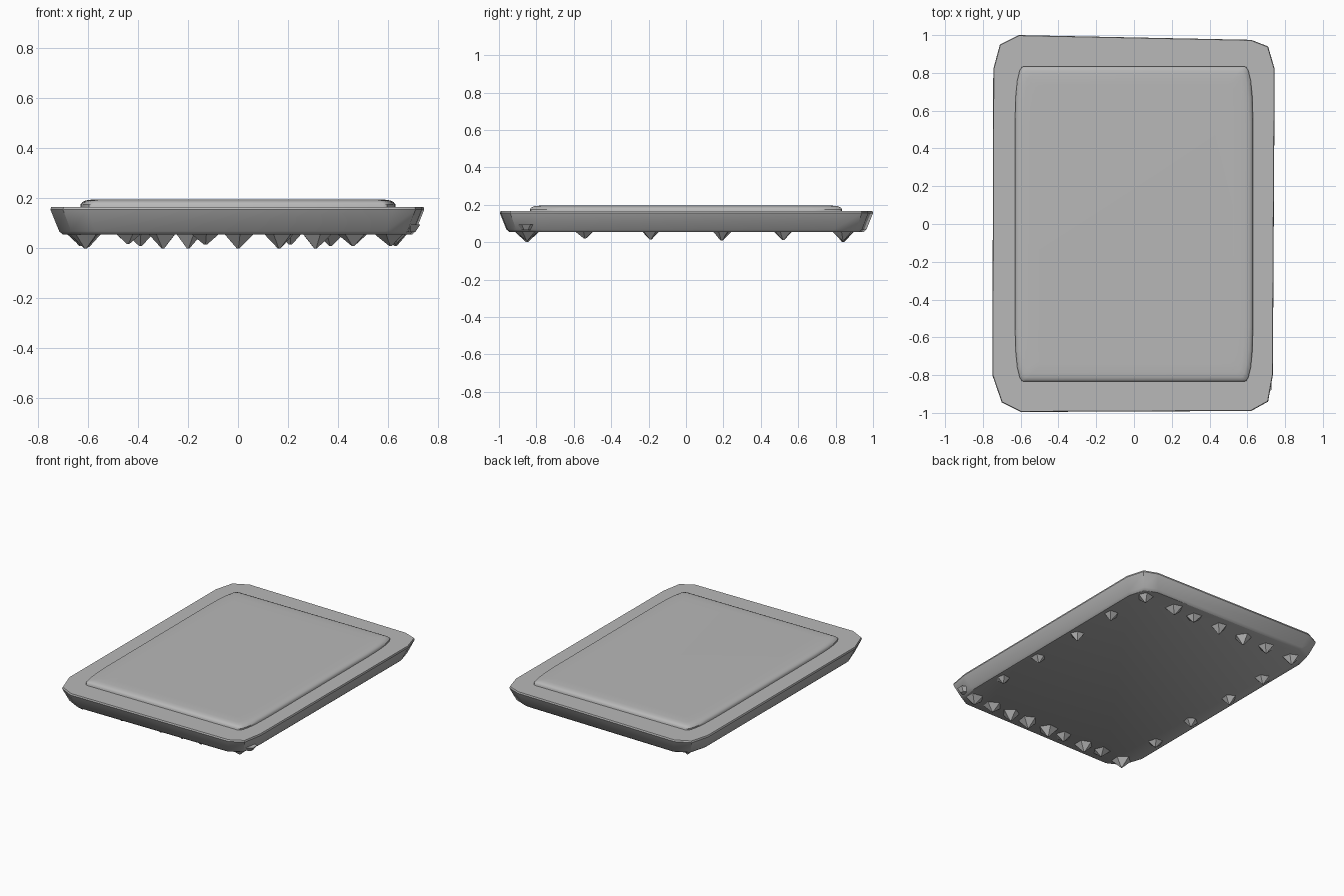
import bpy
import bmesh
import math
import random
from mathutils import Matrix, Vector

random.seed(4)

cube = bpy.data.objects.get("Cube")
if cube:
    bpy.data.objects.remove(cube, do_unlink=True)

grey = bpy.data.materials.new("stone_grey")
grey.use_nodes = True
colour = (0.48, 0.48, 0.48, 1)
grey.diffuse_color = colour
grey.node_tree.nodes["Principled BSDF"].inputs["Base Color"].default_value = colour


def finish(bm, name, angle):
    """Turn a bmesh into a shaded, coloured object."""
    bmesh.ops.recalc_face_normals(bm, faces=bm.faces)
    mesh = bpy.data.meshes.new(name)
    bm.to_mesh(mesh)
    bm.free()
    mesh.materials.append(grey)
    obj = bpy.data.objects.new(name, mesh)
    bpy.context.collection.objects.link(obj)
    bpy.ops.object.select_all(action="DESELECT")
    obj.select_set(True)
    bpy.context.view_layer.objects.active = obj
    bpy.ops.object.shade_smooth_by_angle(angle=math.radians(angle))
    return obj


def loft(name, outline, profile, angle):
    """Stack inset copies of an outline at the profile heights."""
    bm = bmesh.new()
    half_x = max(abs(x) for x, y in outline)
    half_y = max(abs(y) for x, y in outline)
    rings = []
    for inset, z in profile:
        sx, sy = 1 - inset / half_x, 1 - inset / half_y
        rings.append([bm.verts.new((x * sx, y * sy, z)) for x, y in outline])
    count = len(outline)
    for low, high in zip(rings, rings[1:]):
        for i in range(count):
            j = (i + 1) % count
            bm.faces.new((low[i], low[j], high[j], high[i]))
    bm.faces.new(rings[0][::-1])
    bm.faces.new(rings[-1])
    return finish(bm, name, angle)


# Slab with worn, chamfered corners and sloping sides
slab_outline = [
    (-0.60, -0.995), (0.62, -0.99), (0.71, -0.94), (0.735, -0.80),
    (0.745, 0.82), (0.71, 0.94), (0.62, 0.975), (-0.61, 1.0),
    (-0.71, 0.95), (-0.745, 0.82), (-0.75, -0.80), (-0.70, -0.945),
]
loft("slab", slab_outline,
     [(0.05, 0.055), (0.035, 0.068), (0.0, 0.155), (0.003, 0.166)], 35)

# Raised panel with slightly bowed long sides
quarter = [(0.63, 0.55), (0.626, 0.68), (0.618, 0.76), (0.606, 0.81),
           (0.595, 0.83), (0.58, 0.835)]
right_half = [(x, -y) for x, y in reversed(quarter)] + quarter
panel_outline = right_half + [(-x, -y) for x, y in right_half]
loft("raised_panel", panel_outline,
     [(0, 0.15), (0, 0.176), (0.008, 0.186), (0.022, 0.192),
      (0.045, 0.195), (0.1, 0.196)], 40)


def add_spike(bm, x, y, radius, tip_z):
    """Add a rough pyramid hanging below the slab."""
    top = 0.065
    place = (Matrix.Translation((x, y, (top + tip_z) / 2))
             @ Matrix.Rotation(math.pi, 4, "X")
             @ Matrix.Rotation(random.uniform(0, math.tau), 4, "Z"))
    made = bmesh.ops.create_cone(bm, cap_ends=True, segments=5, radius1=radius,
                                 radius2=0.006, depth=top - tip_z, matrix=place)
    for v in made["verts"]:
        if v.co.z > top - 0.01:
            v.co += Vector((random.uniform(-1, 1), random.uniform(-1, 1), 0)) * 0.008


# Rows of spikes under the four edges
rows = {
    "front_spikes": [(x, -0.85, 0.068, z) for x, z in (
        (0.61, 0.01), (0.46, 0.01), (0.31, 0), (0.165, 0), (0, 0),
        (-0.13, 0.015), (-0.30, 0), (-0.44, 0.018), (-0.61, 0))],
    "back_spikes": [(x, 0.84, 0.062, z) for x, z in (
        (0.61, 0.01), (0.37, 0.01), (0.21, 0.015), (0, 0.005),
        (-0.20, 0), (-0.39, 0.01), (-0.60, 0.005))],
}
for name, side in (("left_spikes", 1), ("right_spikes", -1)):
    rows[name] = [(0.63 * side, y, 0.056, z) for y, z in (
        (0.52, 0.013), (0.19, 0.01), (-0.19, 0.015), (-0.54, 0.02))]

for name, spikes in rows.items():
    bm = bmesh.new()
    for spike in spikes:
        add_spike(bm, *spike)
    finish(bm, name, 20)

# Small chip poking out of the front left corner
bm = bmesh.new()
bmesh.ops.create_cone(bm, cap_ends=True, segments=6, radius1=0.022, radius2=0.045,
                      depth=0.03, matrix=Matrix.Translation((0.69, -0.855, 0.08)))
finish(bm, "corner_chip", 20)
